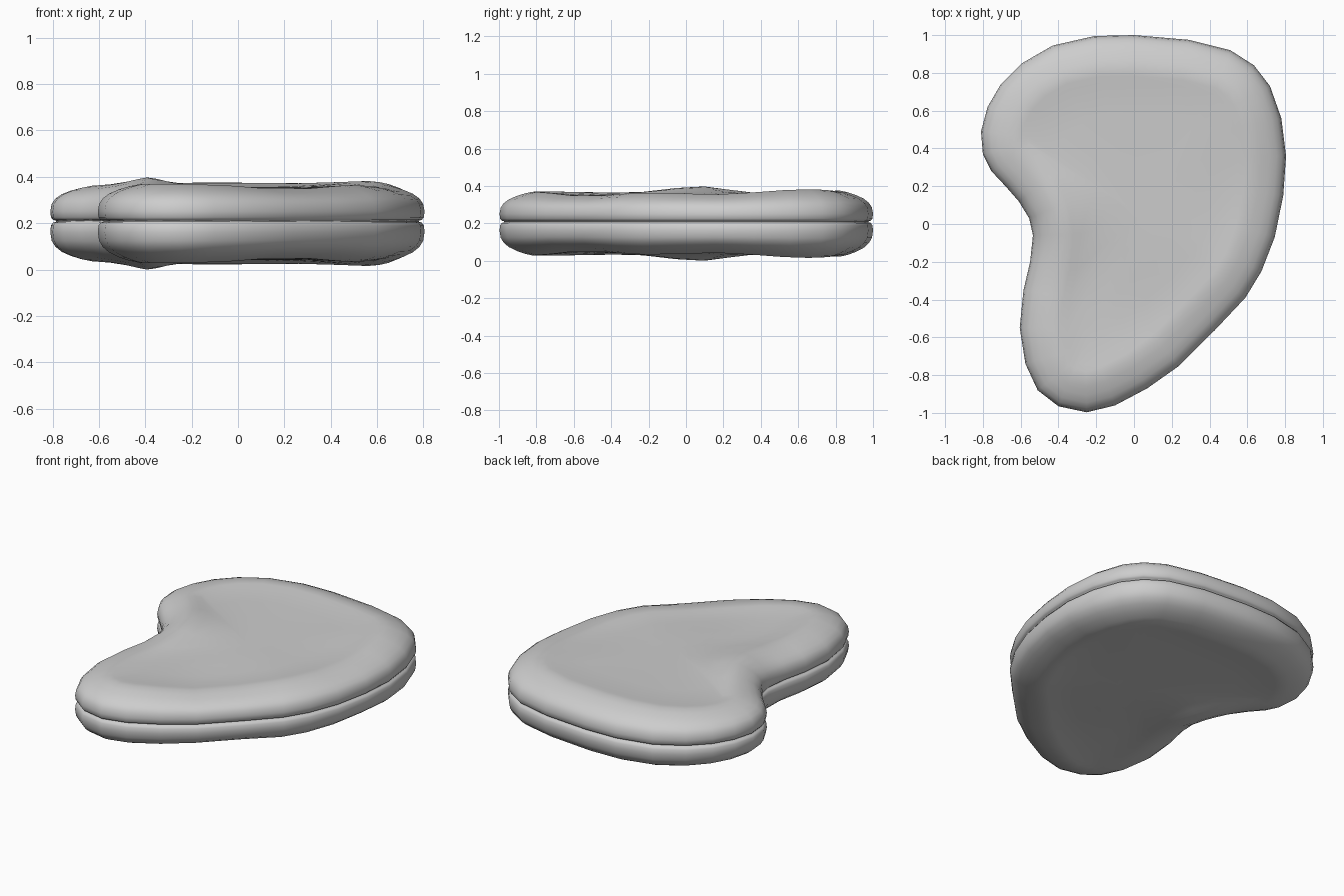
import bpy, bmesh, math
from mathutils import Vector

if "Cube" in bpy.data.objects:
    bpy.data.objects.remove(bpy.data.objects["Cube"])

# plan outline, counted clockwise from the back
OUTLINE = [(0, 1), (.29, .975), (.51, .92), (.635, .84), (.72, .73), (.78, .56),
           (.805, .36), (.79, .15), (.745, -.07), (.675, -.25), (.59, -.39),
           (.43, -.56), (.24, -.75), (.07, -.87), (-.10, -.96), (-.25, -.997),
           (-.40, -.965), (-.51, -.88), (-.575, -.74), (-.605, -.55), (-.585, -.35),
           (-.55, -.2), (-.535, -.06), (-.555, .03), (-.61, .12), (-.68, .2),
           (-.755, .28), (-.80, .37), (-.81, .49), (-.775, .62), (-.705, .74),
           (-.595, .85), (-.43, .945), (-.21, .995)]
# rounded rim: (inward offset, height above the seam)
PROFILE = [(.025, .002), (.012, .006), (.003, .018), (0, .045), (.006, .08), (.022, .105),
           (.050, .127), (.090, .145), (.135, .159), (.175, .167), (.215, .166), (.25, .161)]
FACE_H = .158
MID_Z = .2
CENTRE = Vector((.03, .05))
# gentle swellings and dips of the cushion: x, y, radius, amount
BUMPS = [(-.42, .05, .2, .034), (.58, .65, .28, .016), (-.1, .75, .35, .010),
         (-.3, -.68, .2, .006), (-.1, -.38, .25, -.010), (.25, -.55, .25, -.020),
         (.68, .15, .25, -.012), (-.65, .5, .2, -.006)]

pts = [Vector(p) for p in OUTLINE]
n = len(pts)


def inward(i):
    t = (pts[(i + 1) % n] - pts[i - 1]).normalized()
    return Vector((t.y, -t.x))


def point(p, h, side):
    """Place a plan point at its swollen height; the seam sits slightly high."""
    swell = sum(a * math.exp(-((p.x - x) ** 2 + (p.y - y) ** 2) / r ** 2)
                for x, y, r, a in BUMPS)
    z = h + swell * min(1, h / .16) ** 2
    return (p.x, p.y, MID_Z + side * z + .010 * max(0, 1 - h / .16))


def half(bm, side):
    """One half of the cushion, from the seam to the dished face."""
    rings = []
    for d, h in PROFILE:
        flat = [pts[i] + inward(i) * d for i in range(n)]
        rings.append([bm.verts.new(point(p, h, side)) for p in flat])
    for k in (.75, .5, .25):
        inner = [CENTRE.lerp(p, k) for p in flat]
        rings.append([bm.verts.new(point(p, FACE_H, side)) for p in inner])
    for a, b in zip(rings, rings[1:]):
        for i in range(n):
            j = (i + 1) % n
            bm.faces.new((a[i], a[j], b[j], b[i]))
    mid = bm.verts.new(point(CENTRE, FACE_H, side))
    for i in range(n):
        bm.faces.new((rings[-1][i], rings[-1][(i + 1) % n], mid))
    return rings[0]


# cushion with a seam groove all round
bm = bmesh.new()
top, bottom = half(bm, 1), half(bm, -1)
for i in range(n):
    j = (i + 1) % n
    bm.faces.new((top[i], top[j], bottom[j], bottom[i]))
bmesh.ops.recalc_face_normals(bm, faces=bm.faces)
low = min(v.co.z for v in bm.verts)
bmesh.ops.translate(bm, verts=bm.verts, vec=(0, 0, -low))
for f in bm.faces:
    f.smooth = True
mesh = bpy.data.meshes.new("cushion")
bm.to_mesh(mesh)
bm.free()
cushion = bpy.data.objects.new("cushion", mesh)
bpy.context.collection.objects.link(cushion)

grey = bpy.data.materials.new("light grey")
grey.diffuse_color = (.61, .61, .61, 1)
grey.use_nodes = True
grey.node_tree.nodes["Principled BSDF"].inputs["Base Color"].default_value = grey.diffuse_color
mesh.materials.append(grey)
